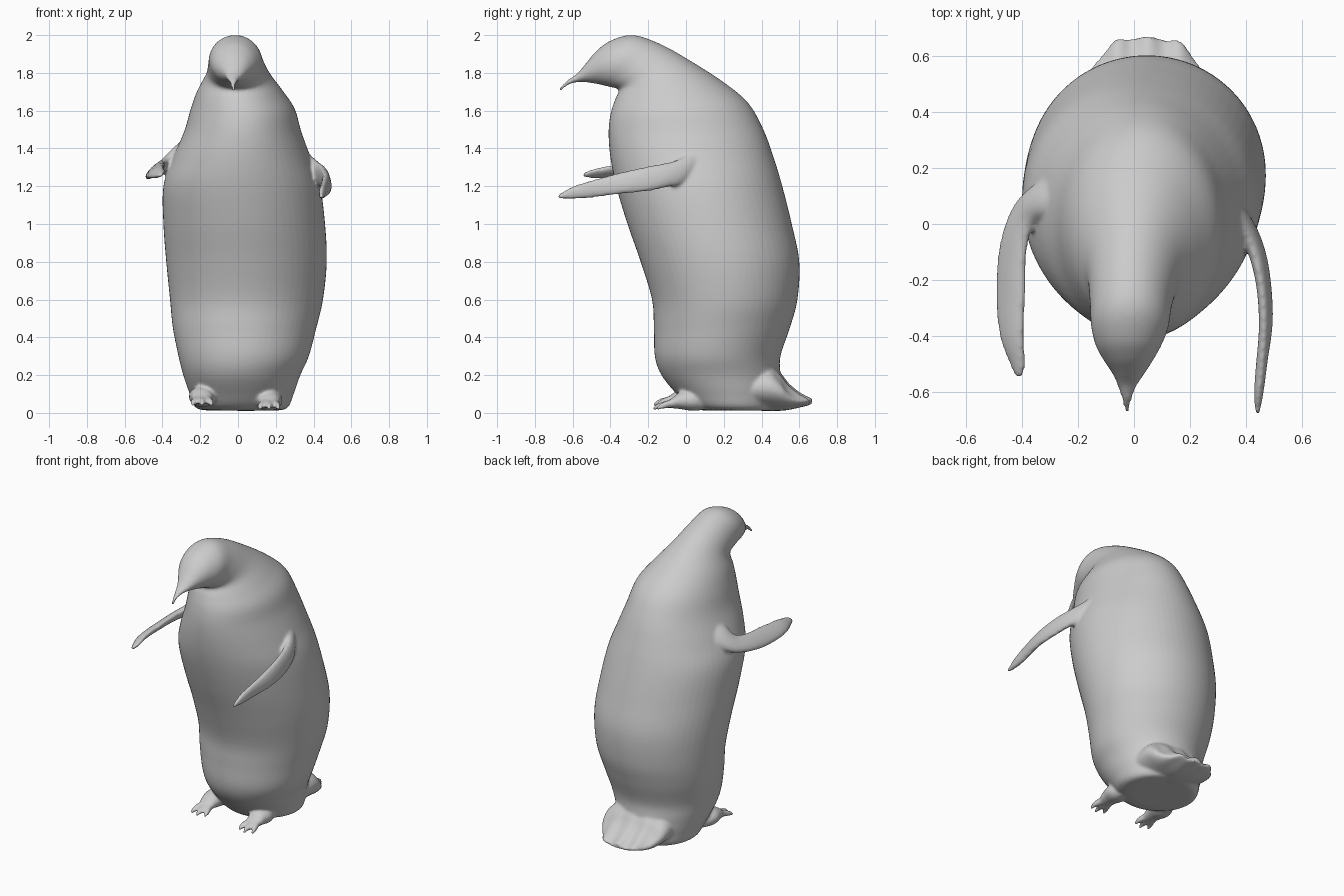
import bpy, bmesh, math
from mathutils import Vector

parts = []


def catmull(rows, steps):
    """Smoothly resample a list of number tuples."""
    out = []
    for i in range(len(rows) - 1):
        p0, p1 = rows[max(i - 1, 0)], rows[i]
        p2, p3 = rows[i + 1], rows[min(i + 2, len(rows) - 1)]
        for s in range(steps):
            t = s / steps
            out.append([0.5 * (2 * b + (c - a) * t + (2 * a - 5 * b + 4 * c - d) * t * t
                               + (3 * b - a - 3 * c + d) * t ** 3)
                        for a, b, c, d in zip(p0, p1, p2, p3)])
    return out + [list(rows[-1])]


def loft(name, rows, segs=40, steps=5, warp=None):
    """Skin elliptical rings; each row is centre, half axis u, half axis v."""
    bm = bmesh.new()
    rings = []
    for r in catmull(rows, steps):
        c, u, v = Vector(r[:3]), Vector(r[3:6]), Vector(r[6:])
        ring = []
        for k in range(segs):
            a = 2 * math.pi * k / segs
            p = c + u * math.cos(a) + v * math.sin(a)
            ring.append(bm.verts.new(warp(p) if warp else p))
        rings.append(ring)
    for a, b in zip(rings, rings[1:]):
        for k in range(segs):
            n = (k + 1) % segs
            bm.faces.new((a[k], a[n], b[n], b[k]))
    bm.faces.new(rings[0])
    bm.faces.new(rings[-1])
    bmesh.ops.recalc_face_normals(bm, faces=bm.faces)
    me = bpy.data.meshes.new(name)
    bm.to_mesh(me)
    bm.free()
    ob = bpy.data.objects.new(name, me)
    bpy.context.collection.objects.link(ob)
    parts.append(ob)
    return ob


# Body, head and beak: front y,z / back y,z / centre x / half width
profile = [
    (.10, .012, .42, .012, .03, .15), (.02, .03, .48, .02, .02, .24),
    (-.05, .10, .50, .10, .02, .275), (-.13, .20, .50, .20, .02, .31),
    (-.165, .30, .50, .30, .03, .345), (-.17, .45, .55, .45, .035, .38),
    (-.18, .60, .59, .60, .045, .405), (-.24, .80, .60, .80, .045, .425),
    (-.31, 1.0, .56, 1.0, .033, .428), (-.37, 1.2, .51, 1.2, .02, .415),
    (-.40, 1.35, .465, 1.35, .02, .365), (-.41, 1.48, .41, 1.50, .025, .31),
    (-.40, 1.58, .33, 1.64, .025, .275), (-.375, 1.66, .20, 1.75, .01, .225),
    (-.355, 1.71, .03, 1.86, 0, .17), (-.40, 1.725, -.13, 1.95, -.01, .148),
    (-.44, 1.735, -.28, 2.0, -.015, .138), (-.47, 1.742, -.40, 1.97, -.02, .115),
    (-.505, 1.747, -.475, 1.915, -.02, .085), (-.545, 1.752, -.53, 1.85, -.02, .055),
    (-.59, 1.748, -.575, 1.797, -.025, .032), (-.63, 1.733, -.625, 1.763, -.025, .018),
    (-.67, 1.695, -.675, 1.715, -.025, .009),
]
loft("body", [(x, (yf + yb) / 2, (zf + zb) / 2, w, 0, 0, 0, (yb - yf) / 2, (zb - zf) / 2)
              for yf, zf, yb, zb, x, w in profile], segs=64)


# Tail fan with a rippled feather edge: y, centre z, half width, half height
def feathers(p):
    t = min(max((p.y - .45) / .2, 0), 1)
    ripple = math.sin((p.x - .05) * 56 + 1.5)
    return p + Vector((0, .012 * t * ripple, .006 * t * ripple))


tail = [(.25, .12, .22, .10), (.42, .135, .235, .125), (.49, .115, .23, .105),
        (.54, .085, .205, .07), (.59, .068, .175, .042), (.63, .06, .14, .024),
        (.66, .057, .085, .014)]
loft("tail", [(.045, y, z, w, 0, 0, 0, 0, h) for y, z, w, h in tail], warp=feathers)


# Flippers: centre, half chord, half thickness
def flipper(name, stations):
    rows = []
    for i, (c, chord, thick) in enumerate(stations):
        ahead = Vector(stations[min(i + 1, len(stations) - 1)][0])
        behind = Vector(stations[max(i - 1, 0)][0])
        n = (ahead - behind).cross(Vector(chord)).normalized() * thick
        rows.append((*c, *chord, *n))
    loft(name, rows, segs=28)


flipper("right_flipper", [
    ((.29, .05, 1.37), (-.03, .03, .13), .06), ((.38, .0, 1.30), (-.03, .04, .095), .045),
    ((.43, -.08, 1.265), (-.02, .02, .07), .03), ((.46, -.20, 1.24), (-.012, 0, .066), .025),
    ((.47, -.35, 1.215), (-.01, 0, .057), .023), ((.455, -.50, 1.185), (0, 0, .046), .02),
    ((.445, -.60, 1.165), (0, 0, .034), .017), ((.44, -.675, 1.145), (0, 0, .012), .009)])
flipper("left_flipper", [
    ((-.22, .12, 1.40), (0, -.08, .07), .06), ((-.32, .09, 1.36), (.01, -.06, .05), .042),
    ((-.39, .035, 1.31), (.03, -.035, .04), .032), ((-.43, -.08, 1.29), (.045, -.01, .04), .026),
    ((-.44, -.25, 1.28), (.05, 0, .04), .023), ((-.435, -.40, 1.275), (.042, 0, .03), .02),
    ((-.415, -.50, 1.265), (.026, 0, .018), .015), ((-.41, -.545, 1.258), (.01, 0, .007), .008)])

# Feet: ankle pad and three clawed toes each
for side, x, lift in (("left", -.19, .02), ("right", .165, 0)):
    pad = [(.12, .05, .03, .03), (.04, .065, .07, .055), (-.03, .065, .06, .045),
           (-.08, .05, .05, .025), (-.11, .042, .035, .012)]
    loft(side + "_foot", [(x, y, z + lift, w, 0, 0, 0, 0, h) for y, z, w, h in pad], segs=20)
    for i in (-1, 0, 1):
        reach = -.175 + .015 * abs(i)
        toe = [(.02, -.04, .058, .022), (.035, -.10, .045, .021),
               (.045, reach + .03, .036, .017), (.05, reach, .022, .008)]
        loft(side + "_toe", [(x + i * dx, y, z + lift, r, 0, 0, 0, 0, r)
                             for dx, y, z, r in toe], segs=12)

# Fuse the parts into one smooth skin
bpy.ops.object.select_all(action='DESELECT')
for ob in parts:
    ob.select_set(True)
penguin = parts[0]
bpy.context.view_layer.objects.active = penguin
bpy.ops.object.join()
penguin.name = "penguin"
fuse = penguin.modifiers.new("fuse", 'REMESH')
fuse.mode = 'VOXEL'
fuse.voxel_size = .0095
fuse.use_smooth_shade = True
blend = penguin.modifiers.new("blend", 'SMOOTH')
blend.factor = .5
blend.iterations = 6
